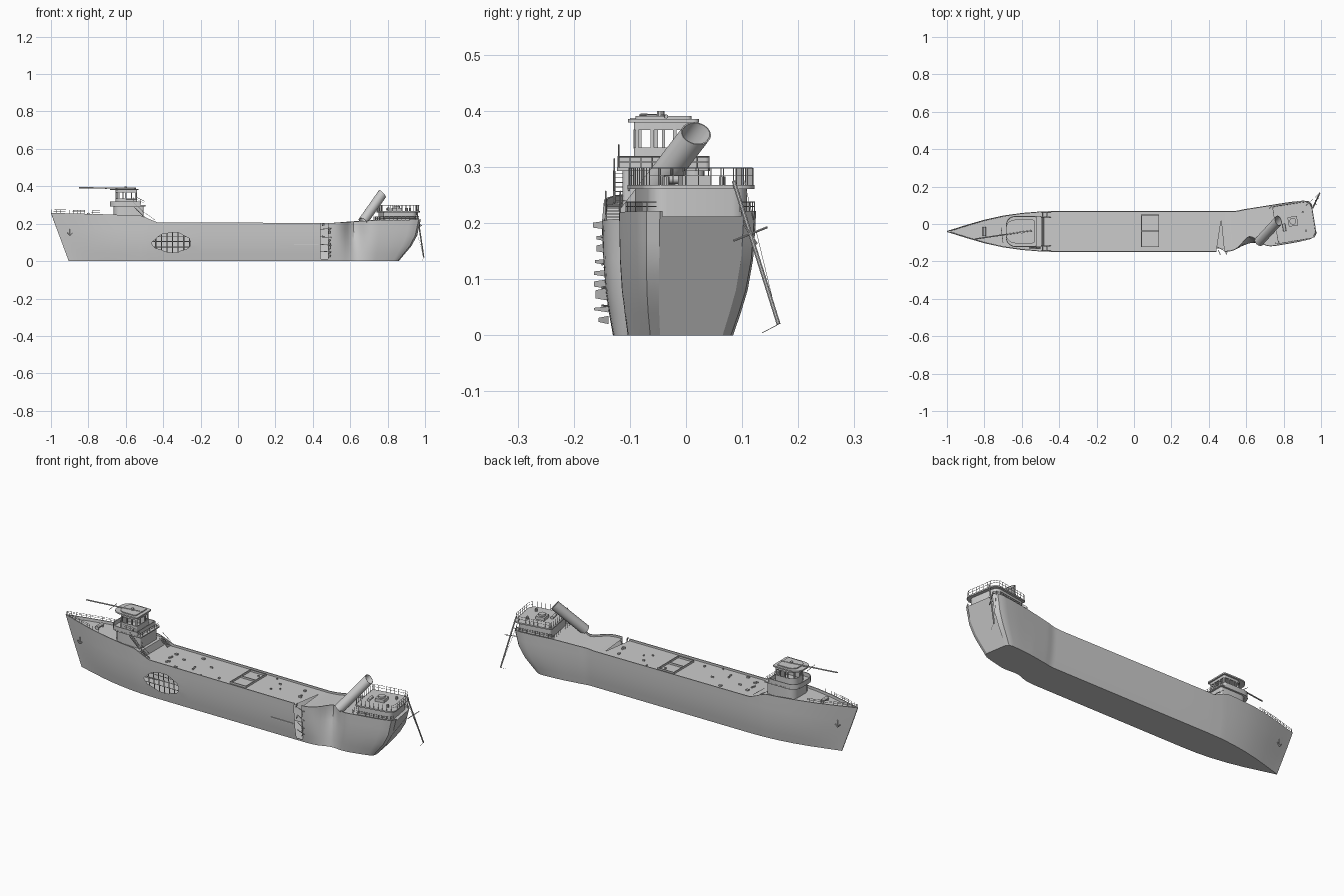
import bpy, bmesh, math, random
from mathutils import Vector

if "Cube" in bpy.data.objects:
    bpy.data.objects.remove(bpy.data.objects["Cube"])
random.seed(4)
CY = -0.04                                    # hull centreline


def interp(x, pts):
    for (a, va), (b, vb) in zip(pts, pts[1:]):
        if x <= b:
            return va + (vb - va) * max(0, (x - a) / (b - a))
    return pts[-1][1]


def bend(x, y, z):
    """Broken stern swings towards +y."""
    k = min(1, max(0, (x - 0.5) / 0.1))
    return Vector((x - 0.165 * (y - CY) * k, y + 0.165 * max(0, x - 0.55) * k, z))


def finish(name, bm, bent=False, smooth=30):
    if bent:
        for v in bm.verts:
            v.co = bend(*v.co)
    bmesh.ops.recalc_face_normals(bm, faces=bm.faces)
    me = bpy.data.meshes.new(name)
    bm.to_mesh(me)
    bm.free()
    ob = bpy.data.objects.new(name, me)
    bpy.context.collection.objects.link(ob)
    bpy.ops.object.select_all(action='DESELECT')
    ob.select_set(True)
    bpy.context.view_layer.objects.active = ob
    if smooth:
        bpy.ops.object.shade_smooth_by_angle(angle=math.radians(smooth))
    return ob


def rings(bm, loops, caps=True):
    vs = [[bm.verts.new(p) for p in l] for l in loops]
    n = len(vs[0])
    for a, b in zip(vs, vs[1:]):
        for i in range(n):
            bm.faces.new((a[i], a[(i + 1) % n], b[(i + 1) % n], b[i]))
    if caps:
        bm.faces.new(vs[0])
        bm.faces.new(vs[-1])
    else:
        a, b = vs[-1], vs[0]
        for i in range(n):
            bm.faces.new((a[i], a[(i + 1) % n], b[(i + 1) % n], b[i]))


def tube(bm, p, q, r, n=6):
    p, q = Vector(p), Vector(q)
    rot = (q - p).to_track_quat('Z', 'Y')
    c = [rot @ Vector((r * math.cos(t * math.tau / n), r * math.sin(t * math.tau / n), 0)) for t in range(n)]
    rings(bm, [[p + v for v in c], [q + v for v in c]])


def box(bm, c, s):
    x, y, z = c
    a, b, h = (k / 2 for k in s)
    base = [(x - a, y - b), (x + a, y - b), (x + a, y + b), (x - a, y + b)]
    rings(bm, [[(u, v, z + d) for u, v in base] for d in (-h, h)])


def rrect(x0, x1, hy, r0, r1, y=CY):
    """Rounded outline, r0 radius at the bow end, r1 at the aft end."""
    pts = []
    for cx, cy, r, a0 in ((x1 - r1, hy - r1, r1, 0), (x0 + r0, hy - r0, r0, 90),
                          (x0 + r0, -hy + r0, r0, 180), (x1 - r1, -hy + r1, r1, 270)):
        for k in range(6):
            t = math.radians(a0 + 18 * k)
            pts.append((cx + r * math.cos(t), y + cy + r * math.sin(t)))
    return pts


def slab(name, o, z0, z1, bent=False):
    bm = bmesh.new()
    rings(bm, [[(x, y, z) for x, y in o] for z in (z0, z1)])
    return finish(name, bm, bent)


def wall(name, o, i, z0, z1, bent=False):
    bm = bmesh.new()
    rings(bm, [[(x, y, z) for x, y in p] for p, z in ((o, z0), (o, z1), (i, z1), (i, z0))], False)
    return finish(name, bm, bent)


def railing(name, pts, h, bent=False, skip=0.1, r=0.0011):
    bm = bmesh.new()
    for a, b in zip(pts, pts[1:]):
        a, b = Vector(a), Vector(b)
        n = max(1, round((b - a).length / 0.022))
        for k in range(n):
            p = a.lerp(b, k / n)
            tube(bm, p, p + Vector((0, 0, h)), r, 5)
        if random.random() > skip:
            for f in (0.55, 1):
                d = Vector((0, 0, h * f))
                tube(bm, a + d, b + d, r * 0.8, 5)
    return finish(name, bm, bent)


# Hull: lofted sections with bulwarks, raised forecastle and crushed side
WIDTH = [(-1, .003), (-.95, .018), (-.9, .034), (-.8, .063), (-.7, .085), (-.6, .099), (-.5, .107),
         (-.4, .11), (.55, .11), (.85, .108), (.92, .104), (.95, .096), (.965, .075)]
TOP = [(-1, .258), (-.7, .25), (-.52, .243), (-.43, .207), (.5, .204), (.65, .214), (.75, .22), (1, .222)]
DECK = [(-1, .243), (-.7, .236), (-.49, .23), (-.48, .196), (.5, .194), (.65, .204), (.75, .21), (1, .212)]
STERN = [(0, .85), (.08, .915), (.135, .945), (.22, .965)]
XS = [-1, -.98, -.95, -.9, -.85, -.8, -.75, -.7, -.65, -.6, -.55, -.52, -.49, -.48, -.43, -.4, -.2, 0, .2, .4, .48]
XS += [.5 + .016 * k for k in range(16)] + [.78, .82, .86, .9, .92, .935, .95, .96, .965]
FULL = [(0, .82), (.04, .885), (.08, .94), (.135, .98), (.2, 1)]


def side_y(x, z, inset, sgn):
    f = interp(z, FULL)
    if x > .7:
        f -= (1 - f) * (x - .7) * 1.6
    if x < -.5:
        f -= (1 - f) * (-.5 - x) * 1.2
    y = max(.001, interp(x, WIDTH) * f - inset)
    if sgn < 0:
        y -= 0.07 * math.exp(-((x - .61) / .057) ** 2) * (0.25 + 0.75 * min(1, z / .17))
    return CY + sgn * y


def hull_pt(x, z, inset=0, sgn=1):
    px = x
    if x < -.5:
        px = -.5 + (x + .5) / .5 * (.405 + .095 * min(1, z / .255))
    if x > .7:
        px = .7 + (x - .7) / .265 * (interp(z, STERN) - .7)
    return bend(px, side_y(x, z, inset, sgn), z)


def section(x):
    t = interp(x, TOP)
    prof = [(z, 0) for z in (0, .04, .08, .11, .135, .17)] + [(t, 0), (t, .005), (interp(x, DECK), .005)]
    return [hull_pt(x, z, i, 1) for z, i in prof] + [hull_pt(x, z, i, -1) for z, i in reversed(prof)]


bm = bmesh.new()
rings(bm, [section(x) for x in XS])
hull = finish("hull", bm, smooth=0)

# Torn side hole and wedge-shaped fracture
bm = bmesh.new()
hole = []
for k in range(30):
    t = k * math.tau / 30
    r = random.uniform(.9, 1.06)
    hole.append((-.352 + .105 * r * math.cos(t), .1 + .052 * r * math.sin(t)))
rings(bm, [[(x, y, z) for x, z in hole] for y in (-.22, -.06)])
wedge = [(.466, .02), (.432, -.2), (.488, -.2)]
rings(bm, [[(x, y, z) for x, y in wedge] for z in (.012, .3)])
cut = finish("damage_cutter", bm, smooth=0)
cut.hide_render = True
bpy.context.view_layer.objects.active = hull
m = hull.modifiers.new("damage", 'BOOLEAN')
m.object, m.solver = cut, 'EXACT'
bpy.ops.object.modifier_apply(modifier=m.name)
bpy.data.objects.remove(cut)
bm = bmesh.new()
bm.from_mesh(hull.data)
dead = []
for f in bm.faces:
    c, n = f.calc_center_median(), f.normal
    if -.47 < c.x < -.23 and .03 < c.z < .17 and -.125 < c.y < -.03:
        dead.append(f)
    elif .43 < c.x < .5 and (abs(n.x) > .9 or (n.z > .9 and c.z < .05)):
        dead.append(f)
bmesh.ops.delete(bm, geom=dead, context='FACES')
bm.to_mesh(hull.data)
bm.free()
hull.select_set(True)
bpy.ops.object.shade_smooth_by_angle(angle=math.radians(25))

# Exposed frames in the hole
bm = bmesh.new()
for k in range(7):
    x = -.44 + k * .03
    tube(bm, (x, -.124, .03), (x, -.141, .17), .003, 4)
for z in (.075, .105, .13):
    tube(bm, (-.46, -.124 - (z - .04) * .13, z), (-.24, -.124 - (z - .04) * .13, z), .002, 4)
finish("hull_frames", bm)

# Torn plates and bars at the fracture
bm = bmesh.new()
for k in range(9):
    z, x = .02 + k * .021, random.choice((.448, .482))
    h = random.uniform(.008, .02)
    o = random.uniform(-.168, -.155)
    rings(bm, [[(x + d, -.138, z), (x + d + .012, o, z + .004), (x + d + .012, o, z + h), (x + d, -.138, z + h * 1.3)]
               for d in (0, .003)])
for z in (.05, .09, .13, .17):
    tube(bm, (.44, -.12, z), (.5, -.15, z + random.uniform(-.012, .012)), .002)
box(bm, (.365, -.146, .09), (.13, .005, .005))
finish("torn_plates", bm, smooth=0)

# Hatch coaming and scattered deck fittings
bm = bmesh.new()
for y in (-.122, -.037, .048):
    box(bm, (.086, y, .199), (.095, .004, .012))
for x in (.04, .132):
    box(bm, (x, -.037, .199), (.004, .174, .012))
for k in range(22):
    box(bm, (random.uniform(-.4, .42), random.uniform(-.135, .055), .198),
        (random.uniform(.004, .016), random.uniform(.004, .012), .008))
finish("hatch_and_deck_fittings", bm, smooth=0)

# Bridge tower
slab("bridge_house", rrect(-.665, -.505, .073, .04, .008), .225, .295)
slab("bridge_deck", rrect(-.685, -.495, .083, .05, .008), .293, .299)
wall("bridge_parapet", rrect(-.685, -.52, .082, .05, .008), rrect(-.681, -.524, .078, .046, .006), .297, .32)
railing("bridge_rail", [(-.5, -.12, .298), (-.54, -.12, .318), (-.6, -.12, .318)], .022)
railing("bridge_aft_rail", [(-.5, -.12, .298), (-.5, -.04, .298), (-.5, .04, .298)], .02)
outer, inner = rrect(-.655, -.54, .053, .04, .006), rrect(-.651, -.544, .049, .036, .004)
wall("wheelhouse_wall", outer, inner, .297, .335)
wall("wheelhouse_lintel", outer, inner, .366, .38)
bm = bmesh.new()
for x, y in inner[::3] + [(-.6, -.091), (-.57, -.091), (-.6, .011), (-.57, .011), (-.653, -.04), (-.542, -.06), (-.542, -.02)]:
    box(bm, (x, y, .35), (.006, .006, .034))
finish("window_posts", bm, smooth=0)
slab("wheelhouse_roof", rrect(-.685, -.532, .063, .048, .01), .379, .386)
slab("roof_coaming", rrect(-.655, -.55, .05, .035, .008), .386, .391)
bm = bmesh.new()
tube(bm, (-.545, -.035, .39), (-.85, -.08, .392), .0035, 8)
tube(bm, (-.6, -.045, .38), (-.6, -.045, .4), .007, 10)
tube(bm, (-.7, -.1, .386), (-.71, -.02, .386), .0015)
finish("fallen_foremast", bm)

# Ladders from the tower and forecastle to the deck
bm = bmesh.new()
for y, x0, z0, x1, z1 in ((-.13, -.495, .235, -.445, .198), (.05, -.495, .235, -.445, .198),
                          (-.115, -.56, .293, -.5, .236)):
    for s in (-.013, .013):
        tube(bm, (x0, y + s, z0), (x1, y + s, z1), .002)
        tube(bm, (x0, y + s, z0 + .022), (x1, y + s, z1 + .022), .0011)
    for k in range(7):
        t = (k + .5) / 7
        box(bm, (x0 + (x1 - x0) * t, y, z0 + (z1 - z0) * t), (.007, .026, .0015))
finish("ladders", bm)

# Bow railings, anchors, windlass
for s, tag in ((1, "left"), (-1, "right")):
    railing("bow_rail_" + tag, [hull_pt(x, interp(x, TOP), .003, s) for x in (-.995, -.95, -.9, -.82, -.74)], .018, skip=.3)
    bm = bmesh.new()
    c = hull_pt(-.93, .155, -.004, s)
    tube(bm, c + Vector((0, 0, -.018)), c + Vector((0, 0, .018)), .003)
    for d in (-1, 1):
        tube(bm, c + Vector((0, 0, -.018)), c + Vector((.014 * d, s * .002 * d, -.004)), .003)
    finish("anchor_" + tag, bm)
bm = bmesh.new()
tube(bm, (-.8, -.065, .25), (-.8, -.015, .25), .009, 12)
for y in (-.06, -.02):
    box(bm, (-.8, y, .243), (.018, .006, .016))
finish("windlass", bm)

# Stern house, deck and railings
slab("stern_house", rrect(.765, .945, .088, .008, .03), .205, .262, True)
slab("stern_deck", rrect(.755, .963, .1, .01, .035), .261, .268, True)
o = [p for k, p in enumerate(rrect(.758, .96, .097, .01, .035)) if k % 2 == 0]
railing("stern_deck_rail", [(x, y, .268) for x, y in o + o[:1]], .03, True, .3)
o = [p for k, p in enumerate(rrect(.74, .955, .1, .01, .03)) if k % 2 == 0]
railing("stern_low_rail", [(x, y, .22) for x, y in o], .018, True)
bm = bmesh.new()
box(bm, (.85, -.035, .276), (.05, .05, .016))
tube(bm, (.85, -.035, .28), (.85, -.035, .294), .018, 16)
for y in (-.095, .005):
    tube(bm, (.91, y, .267), (.91, y, .283), .006, 10)
tube(bm, (.8, -.08, .278), (.8, -.04, .278), .008, 12)
finish("stern_deck_gear", bm, True)

# Toppled hollow funnel
bm = bmesh.new()
p, q = Vector((.668, -.095, .212)), Vector((.772, .018, .36))
rot = (q - p).to_track_quat('Z', 'Y')
loops = []
for base, r, s in ((p, .026, 0), (q, .026, 1), (q, .0235, 1), (p, .0235, 0)):
    loops.append([base + rot @ Vector((r * math.cos(a), r * math.sin(a), s * .01 * math.cos(a)))
                  for a in (k * math.tau / 28 for k in range(28))])
rings(bm, loops, False)
finish("funnel", bm)

# Aft mast hanging over the stern, with crossarm and rigging
bm = bmesh.new()
a, b = Vector((.955, .085, .275)), Vector((.993, .165, .02))
tube(bm, a, b, .0038, 8)
c = a.lerp(b, .37)
tube(bm, c + Vector((-.015, -.03, -.012)), c + Vector((.012, .03, .012)), .002)
tube(bm, c + Vector((.004, -.012, .018)), c + Vector((0, .012, -.018)), .002)
for t, off in ((.1, (.92, .1, .29)), (.37, (.985, .135, .004))):
    tube(bm, off, b, .0006, 4)
finish("hanging_aft_mast", bm)
